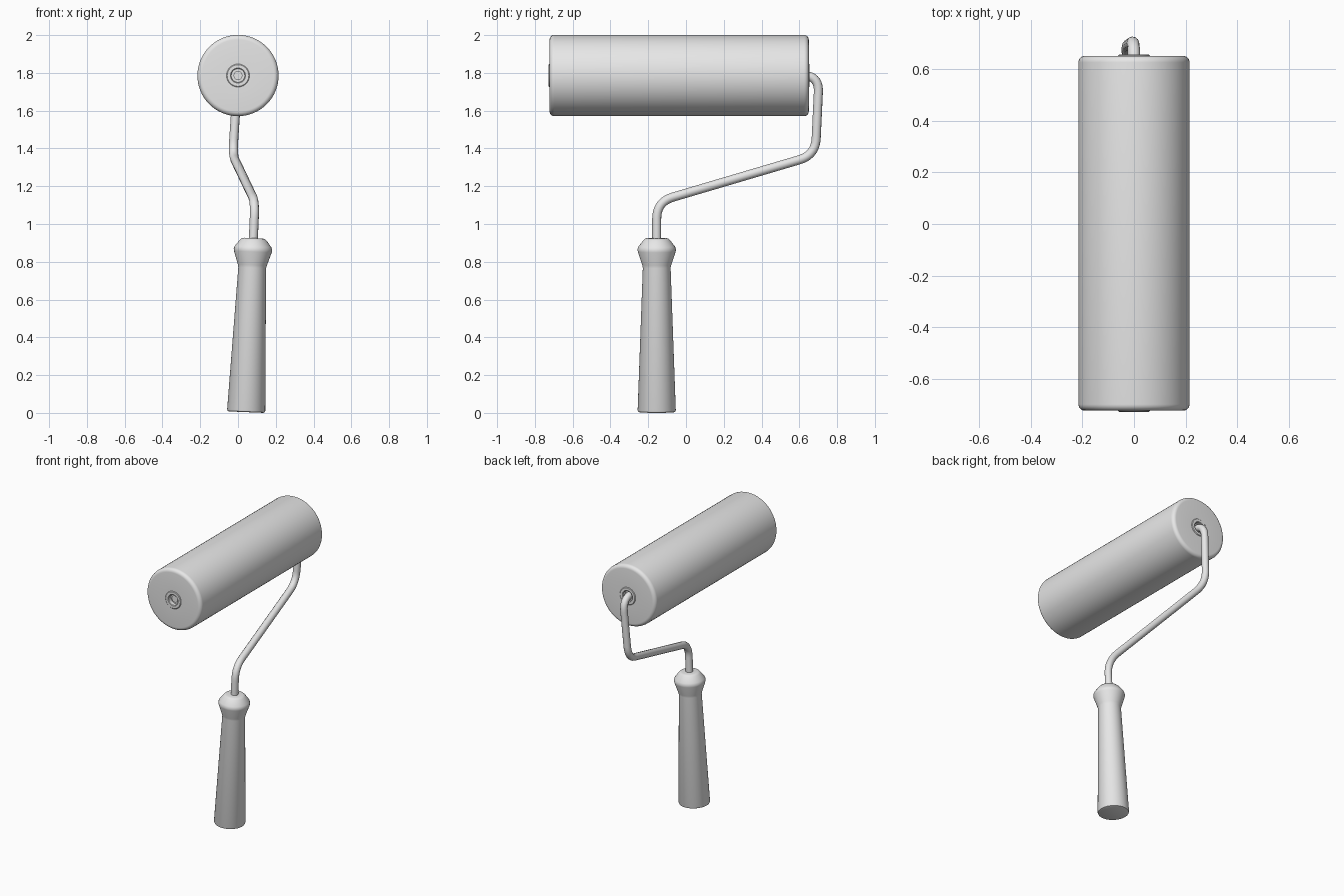
import bpy, bmesh, math
from mathutils import Vector

cube = bpy.data.objects.get("Cube")
if cube:
    bpy.data.objects.remove(cube, do_unlink=True)

GREY = (0.8, 0.8, 0.8, 1.0)
mat = bpy.data.materials.new("light grey")
mat.use_nodes = True
mat.diffuse_color = GREY
mat.node_tree.nodes["Principled BSDF"].inputs["Base Color"].default_value = GREY


def finish(obj, angle=35):
    obj.data.materials.append(mat)
    bpy.ops.object.select_all(action='DESELECT')
    obj.select_set(True)
    bpy.context.view_layer.objects.active = obj
    bpy.ops.object.shade_smooth_by_angle(angle=math.radians(angle))


def lathe(name, profile, location, rotation, steps=64):
    """Spin a (radius, height) profile around local z."""
    bm = bmesh.new()
    verts = [bm.verts.new((r, 0, h)) for r, h in profile]
    edges = [bm.edges.new(pair) for pair in zip(verts, verts[1:])]
    bmesh.ops.spin(bm, geom=verts + edges, axis=(0, 0, 1), cent=(0, 0, 0),
                   angle=math.tau, steps=steps)
    bmesh.ops.remove_doubles(bm, verts=bm.verts, dist=1e-5)
    bmesh.ops.recalc_face_normals(bm, faces=bm.faces)
    mesh = bpy.data.meshes.new(name)
    bm.to_mesh(mesh)
    bm.free()
    obj = bpy.data.objects.new(name, mesh)
    bpy.context.collection.objects.link(obj)
    obj.location, obj.rotation_euler = location, rotation
    finish(obj)
    return obj


def rounded_path(corners, trim, steps=10):
    """Polyline with each inner corner replaced by a smooth bend."""
    pts = [Vector(c) for c in corners]
    path = [pts[0]]
    for a, b, c in zip(pts, pts[1:], pts[2:]):
        p = b + (a - b).normalized() * trim
        q = b + (c - b).normalized() * trim
        for i in range(steps + 1):
            t = i / steps
            path.append(p * (1 - t) ** 2 + b * (2 * t * (1 - t)) + q * t * t)
    return path + [pts[-1]]


# Roller sleeve: rounded ends, raised hub ring and a recessed hole at each end
R, HALF, BEVEL = 0.215, 0.686, 0.025
end = [(0, HALF - 0.025), (0.036, HALF - 0.025), (0.036, HALF + 0.002),
       (0.04, HALF + 0.005), (0.057, HALF + 0.005), (0.061, HALF + 0.002),
       (0.061, HALF)]
for i in range(7):
    a = math.radians(90 - 15 * i)
    end.append((R - BEVEL + BEVEL * math.cos(a), HALF - BEVEL + BEVEL * math.sin(a)))
sleeve = end + [(r, -h) for r, h in reversed(end)]
lathe("roller_sleeve", sleeve, (0, -0.036, 1.786), (-math.pi / 2, 0, 0))

# Bent wire frame, from the roller axle down into the handle
corners = [(0, -0.708, 1.787), (0, 0.705, 1.787), (-0.028, 0.685, 1.365),
           (0.09, -0.155, 1.117), (0.078, -0.155, 0.85)]
curve = bpy.data.curves.new("wire_frame", 'CURVE')
curve.dimensions = '3D'
curve.bevel_depth = 0.024
curve.bevel_resolution = 4
curve.use_fill_caps = True
path = rounded_path(corners, 0.09)
spline = curve.splines.new('POLY')
spline.points.add(len(path) - 1)
for point, co in zip(spline.points, path):
    point.co = (*co, 1)
wire = bpy.data.objects.new("wire_frame", curve)
bpy.context.collection.objects.link(wire)
bpy.ops.object.select_all(action='DESELECT')
wire.select_set(True)
bpy.context.view_layer.objects.active = wire
bpy.ops.object.convert(target='MESH')
finish(bpy.context.view_layer.objects.active, 50)

# Tapered grip with a flared collar, leaning slightly
grip = [(0, 0), (0.092, 0), (0.098, 0.003), (0.101, 0.01), (0.0735, 0.765),
        (0.077, 0.78), (0.1, 0.85), (0.102, 0.863), (0.097, 0.877),
        (0.07, 0.912), (0.062, 0.919), (0.05, 0.922), (0, 0.922)]
lathe("handle_grip", grip, (0.043, -0.155, 0.004), (0, 0.042, 0))
